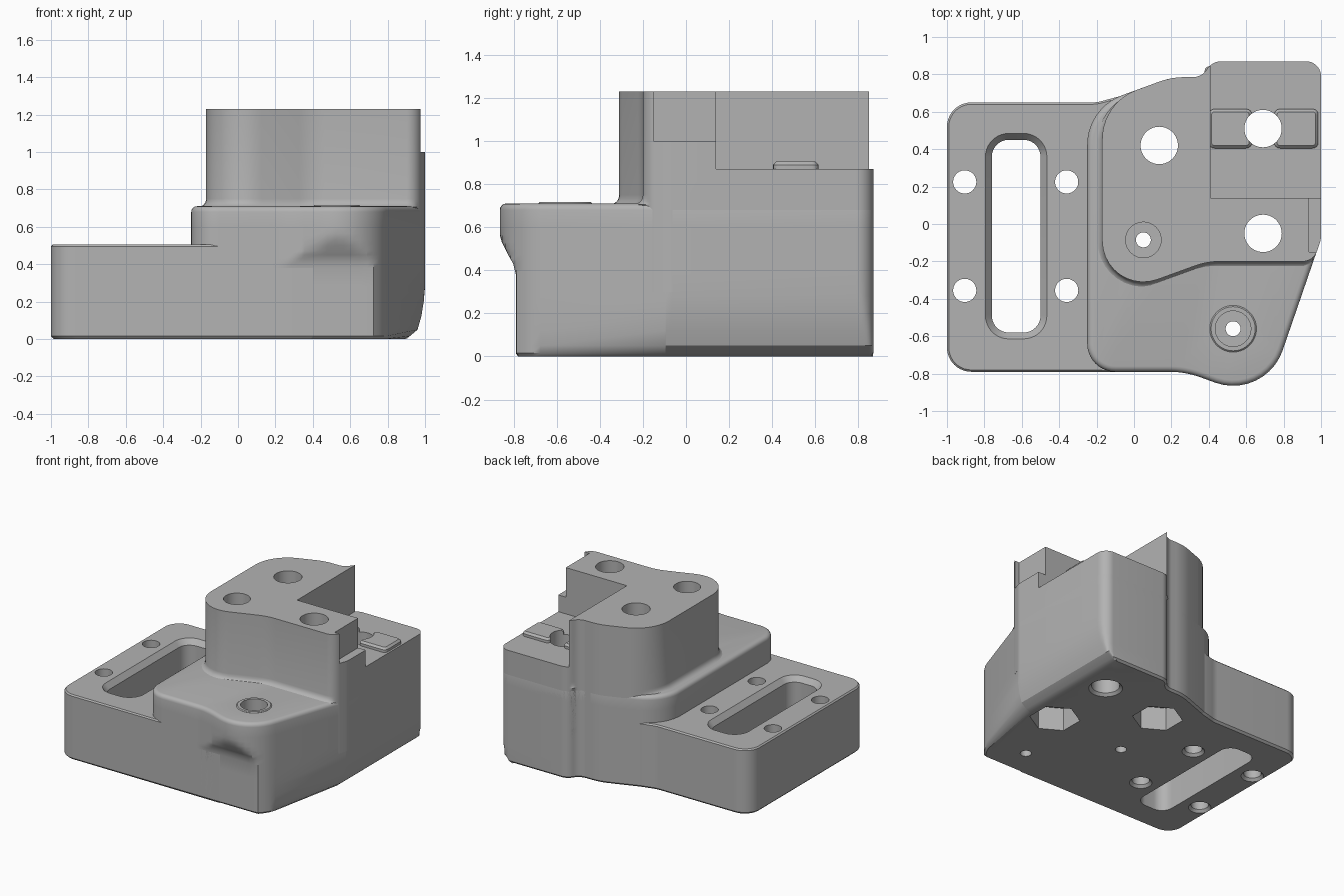
import bpy, bmesh, math
from mathutils import Vector

old = bpy.data.objects.get("Cube")
if old:
    bpy.data.objects.remove(old, do_unlink=True)

grey = bpy.data.materials.new("machined grey")
grey.use_nodes = True
grey.diffuse_color = (0.45, 0.45, 0.45, 1)
grey.node_tree.nodes["Principled BSDF"].inputs["Base Color"].default_value = (0.45, 0.45, 0.45, 1)


def rounded(corners, segs=10):
    """Counter-clockwise outline from (x, y, radius) corners."""
    out = []
    for i, (x, y, r) in enumerate(corners):
        p = Vector((x, y))
        if r == 0:
            out.append(p)
            continue
        a = (Vector(corners[i - 1][:2]) - p).normalized()
        b = (Vector(corners[(i + 1) % len(corners)][:2]) - p).normalized()
        half = a.angle(b) / 2
        c = p + (a + b).normalized() * (r / math.sin(half))
        s, e = p + a * (r / math.tan(half)) - c, p + b * (r / math.tan(half)) - c
        start = math.atan2(s.y, s.x)
        turn = math.atan2(s.x * e.y - s.y * e.x, s.dot(e))
        for k in range(segs + 1):
            t = start + turn * k / segs
            out.append(c + Vector((math.cos(t), math.sin(t))) * r)
    return out


def offset(pts, d, weight=lambda n: 1):
    """Move an outline outwards by d along its normals."""
    out = []
    for i, p in enumerate(pts):
        t = pts[(i + 1) % len(pts)] - pts[i - 1]
        n = Vector((t.y, -t.x)).normalized()
        out.append(p + n * d * weight(n))
    return out


def loft(name, layers):
    """Closed solid through (z, outline) layers, bottom to top."""
    bm = bmesh.new()
    rings = [[bm.verts.new((p.x, p.y, z)) for p in pts] for z, pts in layers]
    bm.faces.new(rings[0][::-1])
    bm.faces.new(rings[-1])
    n = len(rings[0])
    for lo, hi in zip(rings, rings[1:]):
        for i in range(n):
            j = (i + 1) % n
            bm.faces.new((lo[i], lo[j], hi[j], hi[i]))
    bmesh.ops.recalc_face_normals(bm, faces=bm.faces[:])
    me = bpy.data.meshes.new(name)
    bm.to_mesh(me)
    bm.free()
    me.materials.append(grey)
    ob = bpy.data.objects.new(name, me)
    bpy.context.collection.objects.link(ob)
    return ob


def turned(name, x, y, stack, sides=40, spin=0):
    """Round solid from (z, radius) steps."""
    def ring(r):
        return [Vector((x + r * math.cos(spin + math.tau * k / sides),
                        y + r * math.sin(spin + math.tau * k / sides))) for k in range(sides)]
    return loft(name, [(z, ring(r)) for z, r in stack])


def box(name, x0, x1, y0, y1, z0, z1):
    pts = rounded([(x0, y0, 0), (x1, y0, 0), (x1, y1, 0), (x0, y1, 0)])
    return loft(name, [(z0, pts), (z1, pts)])


def ramp(z, steps):
    """Piecewise linear value at height z."""
    for (z0, v0), (z1, v1) in zip(steps, steps[1:]):
        if z <= z1:
            return v0 + (v1 - v0) * (z - z0) / (z1 - z0)
    return steps[-1][1]


# Slotted flange
plan = rounded([(-1, -.79, .13), (.4, -.79, 0), (.4, .69, 0), (-.05, .69, 0),
                (-.2, .65, .2), (-1, .65, .13)])
flange = loft("slotted_flange", [(0, offset(plan, -.015)), (.015, plan),
                                 (.495, plan), (.505, offset(plan, -.01))])

# Main block: front bulge only near the top, right side tucked in near the bottom
back = [(1, .87, .08), (.42, .87, .09), (.36, .785, .09), (.2, .785, .4)]
plan = rounded([(-.25, -.79, .15), (.274, -.79, .5), (.702, -.945, .28), (1, -.08, .1)]
               + back + [(-.25, .62, .28)])
side = [(0, .9), (.05, .96), (.12, .98), (.2, .993), (.28, 1.01)]
bulge = [(0, -.79), (.38, -.79), (.43, -.802), (.47, -.825), (.53, -.855), (.6, -.88)]


def block_section(z, inset=0):
    pts = [Vector((min(p.x, ramp(z, side)), max(p.y, ramp(z, bulge)))) for p in plan]
    return z, offset(pts, -inset)


heights = (.015, .05, .12, .2, .28, .38, .405, .43, .45, .47, .5, .53, .565, .6, .68)
block = loft("main_block", [block_section(0, .015)] + [block_section(z) for z in heights]
             + [block_section(.68 + .03 * math.sin(a), .03 * (1 - math.cos(a)))
                for a in (math.pi / 8 * k for k in range(1, 5))])

# Tower with a fillet at its front and left foot
plan_t = rounded([(-.17, -.404, .22), (.392, -.2, .4), (.96, -.2, .08), (1, -.08, .1)]
                 + back + [(-.17, .649, .28)])
foot = lambda n: min(1, max(0, -(n.x + n.y)))
tower = loft("tower", [(.3, plan_t), (.69, plan_t)]
             + [(.75 - .045 * math.cos(a), offset(plan_t, .045 * (1 - math.sin(a)), foot))
                for a in (math.pi / 8 * k for k in range(5))] + [(1.23, plan_t)])

# Raised pads on the step, and the raised ring around the front screw
parts = [flange, block, tower]
for label, x0, x1 in (("inner", .40, .63), ("outer", .75, .985)):
    pad = rounded([(x0, .405, .03), (x1, .405, .03), (x1, .615, .03), (x0, .615, .03)], 4)
    parts.append(loft(label + "_pad", [(.85, pad), (.89, pad), (.905, offset(pad, -.015))]))
parts.append(turned("screw_boss", .53, -.56, [(.69, .125), (.711, .125), (.717, .118)]))

# Cutters: step and side ledge
cutters = [box("step_cut", .41, 1.2, .14, 1.1, .87, 1.4),
           box("ledge_cut", .935, 1.2, -.15, .141, 1.0, 1.4)]
tower_only = len(cutters)
# Slot with chamfered top
slot = rounded([(-.76, -.58, .09), (-.5, -.58, .09), (-.5, .45, .09), (-.76, .45, .09)])
cutters.append(loft("slot_cut", [(-.1, slot), (.465, slot), (.506, offset(slot, .035)),
                                 (.6, offset(slot, .035))]))
# Flange holes, chamfered below
for x in (-.905, -.36):
    for y in (-.355, .225):
        cutters.append(turned("flange_hole", x, y, [(-.1, .08), (0, .08), (.02, .062), (.7, .062)]))
# Rod holes, two with hexagonal nut pockets
cutters.append(turned("rod_hole", .69, .51, [(-.1, .12), (0, .12), (.02, .1), (1.5, .1)]))
for x, y in ((.69, -.05), (.135, .42)):
    cutters.append(turned("rod_hole", x, y, [(-.1, .1), (1.5, .1)]))
    cutters.append(turned("nut_pocket", x, y, [(-.1, .18), (.18, .18)], 6, math.pi / 6))
# Counterbored screw holes
for x, y, z in ((.05, -.085, 1.0), (.53, -.56, .5)):
    cutters.append(turned("screw_hole", x, y, [(-.1, .04), (z, .04), (z + .0005, .095), (1.5, .095)]))

for part in parts:
    for i, cutter in enumerate(cutters):
        cutter.hide_render = True
        if i < tower_only and part is not tower:
            continue
        mod = part.modifiers.new("cut", 'BOOLEAN')
        mod.operation, mod.solver, mod.object = 'DIFFERENCE', 'EXACT', cutter
bpy.context.view_layer.update()
graph = bpy.context.evaluated_depsgraph_get()
meshes = [bpy.data.meshes.new_from_object(p.evaluated_get(graph)) for p in parts]
for part, me in zip(parts, meshes):
    part.modifiers.clear()
    part.data = me
for cutter in cutters:
    bpy.data.objects.remove(cutter, do_unlink=True)

# Trim the shared upper corner of the main block is not needed: it ends below the step
bpy.ops.object.select_all(action='DESELECT')
for part in parts:
    part.select_set(True)
bpy.context.view_layer.objects.active = tower
bpy.ops.object.shade_smooth_by_angle(angle=math.radians(32))
